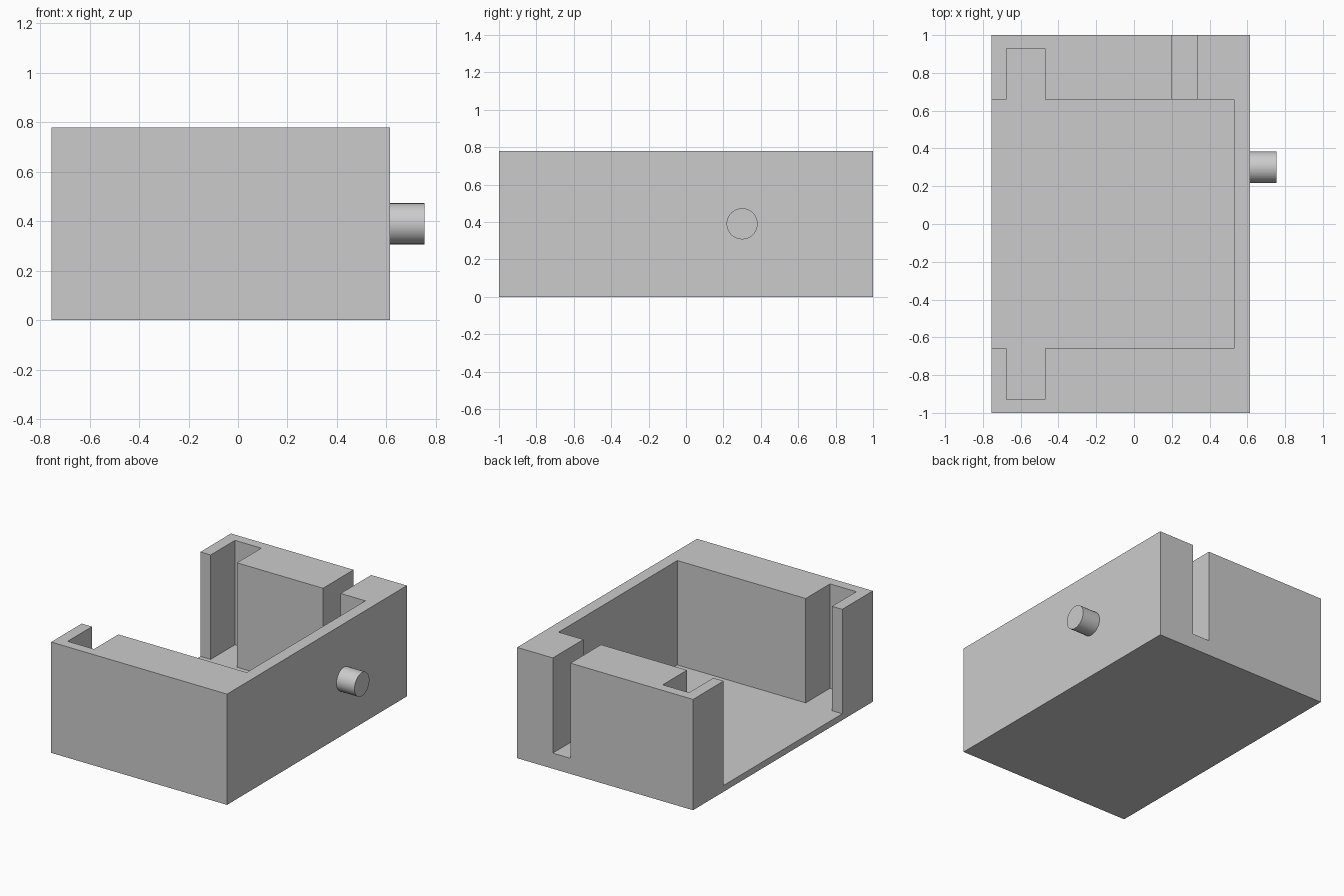
import bpy
import math

cube = bpy.data.objects.get("Cube")
if cube:
    bpy.data.objects.remove(cube, do_unlink=True)

# Single plain grey
grey = bpy.data.materials.new("light grey")
grey.use_nodes = True
colour = (0.6, 0.6, 0.6, 1)
grey.diffuse_color = colour
grey.node_tree.nodes["Principled BSDF"].inputs["Base Color"].default_value = colour


def box(name, x, y, z):
    """Box spanning the given (min, max) ranges."""
    spans = (x, y, z)
    bpy.ops.mesh.primitive_cube_add(size=1, location=[(a + b) / 2 for a, b in spans])
    ob = bpy.context.object
    ob.name = name
    ob.scale = [b - a for a, b in spans]
    bpy.ops.object.transform_apply(location=True, rotation=False, scale=True)
    ob.data.materials.append(grey)
    return ob


def cut(target, cutter):
    """Subtract the cutter and discard it."""
    cutter.hide_render = True
    mod = target.modifiers.new("cut", 'BOOLEAN')
    mod.operation = 'DIFFERENCE'
    mod.solver = 'EXACT'
    mod.object = cutter
    bpy.context.view_layer.objects.active = target
    bpy.ops.object.modifier_apply(modifier=mod.name)
    bpy.data.objects.remove(cutter, do_unlink=True)


HEIGHT, FLOOR, SLOT_FLOOR, ABOVE = 0.78, 0.045, 0.11, 1.0

# Solid housing block
housing = box("housing", (-0.755, 0.615), (-1, 1), (0, HEIGHT))

# Main cavity, open at the top and the -x side
cut(housing, box("cavity_cutter", (-0.9, 0.53), (-0.66, 0.66), (FLOOR, ABOVE)))

# Pair of side pockets behind the open edge
cut(housing, box("pocket_cutter", (-0.675, -0.47), (-0.93, 0.93), (FLOOR, ABOVE)))

# Vertical slot through the back wall
cut(housing, box("slot_cutter", (0.2, 0.337), (0.5, 1.2), (SLOT_FLOOR, ABOVE)))

# Round peg on the left side
bpy.ops.mesh.primitive_cylinder_add(vertices=48, radius=0.083, depth=0.18,
                                    location=(0.665, 0.3, 0.39),
                                    rotation=(0, math.pi / 2, 0))
peg = bpy.context.object
peg.name = "side_peg"
peg.data.materials.append(grey)
bpy.ops.object.shade_smooth_by_angle()
